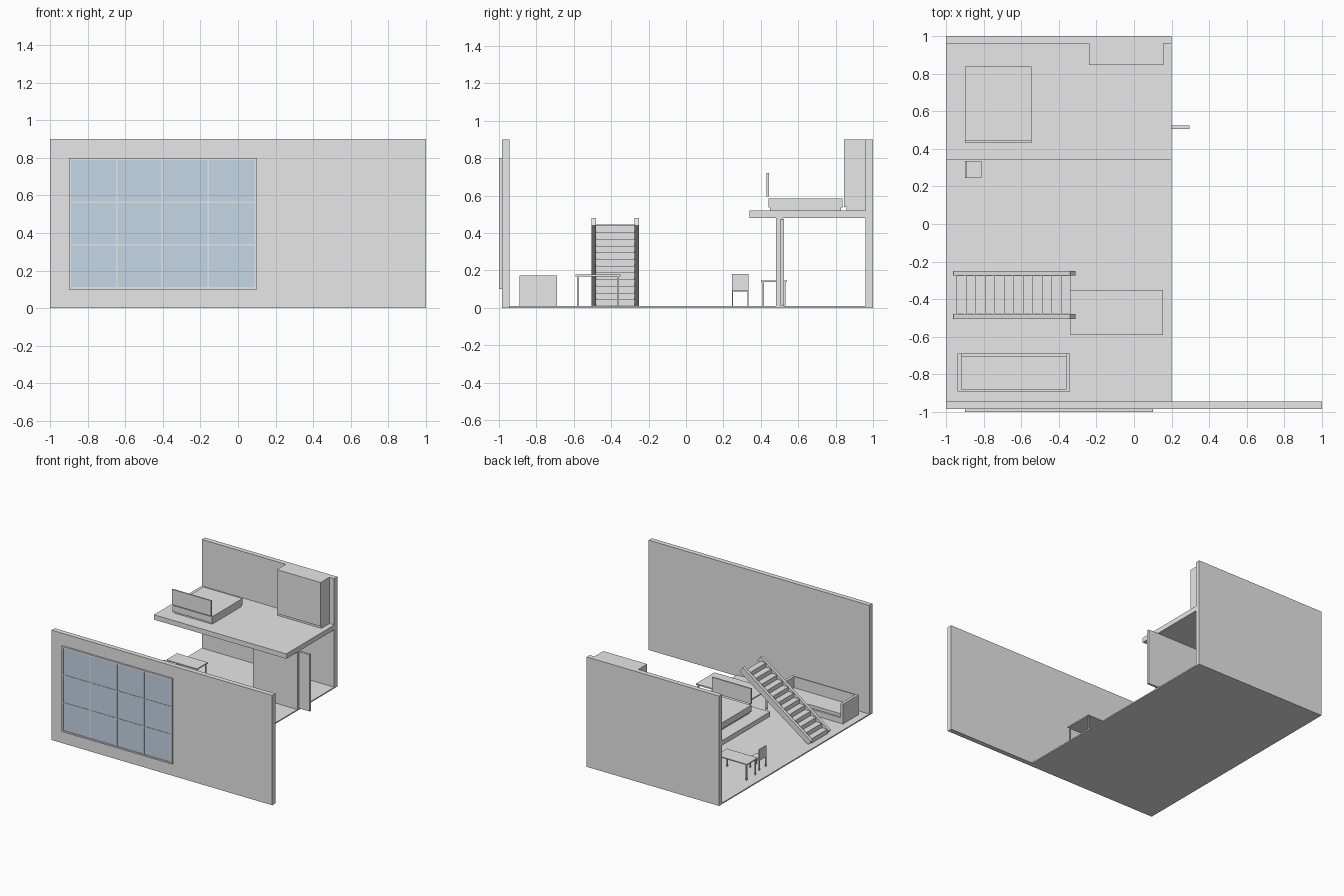
import bpy, bmesh, math

def material(name, rgb):
    m = bpy.data.materials.new(name)
    m.diffuse_color = (*rgb, 1)
    return m

GREY = material("plain_grey", (0.8, 0.8, 0.8))
GLASS = material("window_blue", (0.56, 0.68, 0.80))

def finish(name, bm, mat):
    bmesh.ops.recalc_face_normals(bm, faces=bm.faces)
    me = bpy.data.meshes.new(name)
    bm.to_mesh(me)
    bm.free()
    me.materials.append(mat)
    ob = bpy.data.objects.new(name, me)
    bpy.context.collection.objects.link(ob)
    return ob

def boxes(name, spans, mat=GREY):
    """One object from boxes given as (x0, x1, y0, y1, z0, z1)."""
    bm = bmesh.new()
    for x0, x1, y0, y1, z0, z1 in spans:
        vs = bmesh.ops.create_cube(bm, size=1)["verts"]
        for v in vs:
            v.co = (x1 if v.co.x > 0 else x0,
                    y1 if v.co.y > 0 else y0,
                    z1 if v.co.z > 0 else z0)
    return finish(name, bm, mat)

def extrude_xz(name, profile, y_spans):
    """Extrude an x-z outline across each y span."""
    bm = bmesh.new()
    for y0, y1 in y_spans:
        face = bm.faces.new([bm.verts.new((x, y0, z)) for x, z in profile])
        out = bmesh.ops.extrude_face_region(bm, geom=[face])["geom"]
        bmesh.ops.translate(bm, vec=(0, y1 - y0, 0),
                            verts=[g for g in out if isinstance(g, bmesh.types.BMVert)])
    return finish(name, bm, GREY)

def legs(x0, x1, y0, y1, z0, z1, t, inset):
    return [(x, x + t, y, y + t, z0, z1)
            for x in (x0 + inset, x1 - inset - t)
            for y in (y0 + inset, y1 - inset - t)]

# Building shell
boxes("floor", [(-1, 0.2, -0.985, 1, 0, 0.01)])
boxes("front_wall", [(-1, 1, -0.985, -0.945, 0, 0.9)])
boxes("back_wall", [(-1, 0.2, 0.96, 1, 0, 0.9)])
boxes("loft_floor", [(-1, 0.2, 0.34, 0.96, 0.48, 0.52)])
boxes("partition", [(-0.2, 0.2, 0.482, 0.518, 0.01, 0.48)])
boxes("open_door", [(0.2, 0.295, 0.506, 0.524, 0.01, 0.475)])

# Window: glass sheet, outer frame and thin glazing bars
boxes("window_glass", [(-0.89, 0.09, -0.993, -0.985, 0.11, 0.79)], GLASS)
boxes("window_frame", [(-0.9, 0.1, -1, -0.985, 0.1, 0.112),
                       (-0.9, 0.1, -1, -0.985, 0.788, 0.8),
                       (-0.9, -0.888, -1, -0.985, 0.112, 0.788),
                       (0.088, 0.1, -1, -0.985, 0.112, 0.788)])
bars = [(x - 0.004, x + 0.004, -0.997, -0.985, 0.112, 0.788) for x in (-0.645, -0.402, -0.158)]
bars += [(-0.888, 0.088, -0.997, -0.985, z - 0.004, z + 0.004) for z in (0.338, 0.565)]
boxes("glazing_bars", bars)

# Loft furniture
boxes("bed", [(-0.89, -0.55, 0.45, 0.83, 0.52, 0.535),
              (-0.9, -0.545, 0.44, 0.837, 0.535, 0.585)])
boxes("headboard", [(-0.9, -0.545, 0.431, 0.443, 0.595, 0.72)])
boxes("wardrobe", [(-0.24, 0.157, 0.857, 0.96, 0.52, 0.54),
                   (-0.24, 0.157, 0.845, 0.96, 0.54, 0.9)])

# Staircase: two leaning side boards and a folded run of steps
extrude_xz("stair_side_boards",
           [(-0.96, 0.04), (-0.93, 0.005), (-0.31, 0.44), (-0.34, 0.48)],
           [(-0.505, -0.48), (-0.275, -0.25)])
STEPS, run, rise, thick = 12, 0.0505, 0.036, 0.007
upper, lower = [(-0.945, 0.012)], [(-0.945 + thick, 0.012)]
for i in range(STEPS):
    x, z = -0.945 + i * run, 0.012 + (i + 1) * rise
    upper += [(x, z), (x + run, z)]
    lower += [(x + thick, z - thick), (x + run + (thick if i < STEPS - 1 else 0), z - thick)]
extrude_xz("stair_steps", upper + lower[::-1], [(-0.48, -0.275)])

# Dining table
boxes("dining_table", [(-0.34, 0.155, -0.59, -0.35, 0.168, 0.178)]
      + legs(-0.34, 0.155, -0.59, -0.35, 0.01, 0.168, 0.01, 0.008))

# Sofa: arms, back, base and seat cushion
boxes("sofa", [(-0.94, -0.917, -0.89, -0.69, 0.01, 0.172),
               (-0.363, -0.34, -0.89, -0.69, 0.01, 0.172),
               (-0.917, -0.363, -0.89, -0.88, 0.01, 0.172),
               (-0.917, -0.363, -0.88, -0.69, 0.01, 0.055),
               (-0.917, -0.363, -0.88, -0.705, 0.055, 0.08)])

# Desk and chair under the loft
boxes("desk", [(-0.93, -0.65, 0.4, 0.54, 0.138, 0.147)]
      + legs(-0.93, -0.65, 0.4, 0.54, 0.01, 0.138, 0.009, 0.008))
boxes("chair", [(-0.9, -0.81, 0.245, 0.335, 0.088, 0.096),
                (-0.9, -0.892, 0.245, 0.335, 0.096, 0.18)]
      + legs(-0.9, -0.81, 0.245, 0.335, 0.01, 0.088, 0.007, 0))
